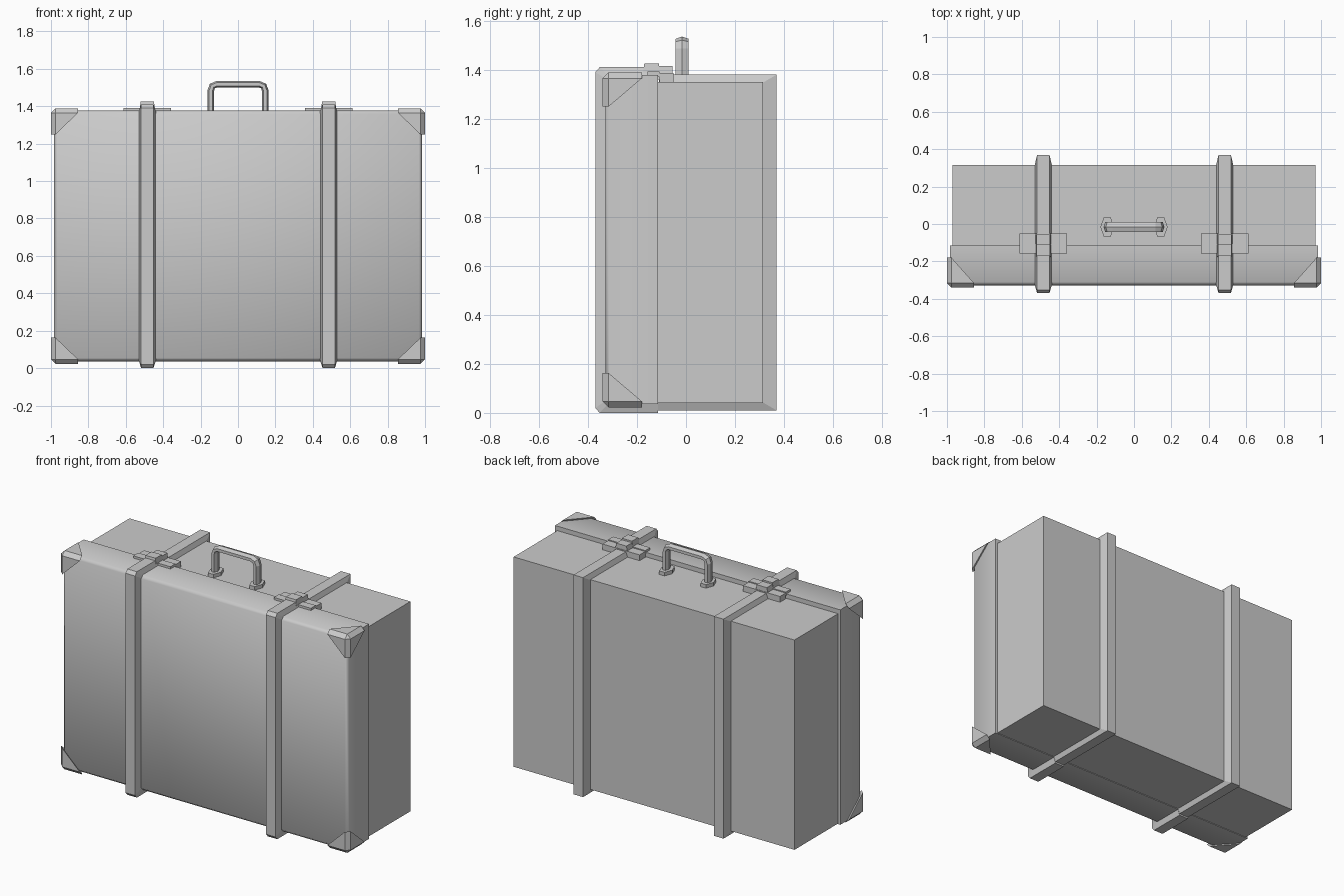
import bpy
import bmesh
import math
from mathutils import Vector

cube = bpy.data.objects.get("Cube")
if cube:
    bpy.data.objects.remove(cube, do_unlink=True)

# One flat colour for the whole case
GREY = (0.6, 0.6, 0.6, 1.0)
mat = bpy.data.materials.new("light grey")
mat.use_nodes = True
mat.diffuse_color = GREY
mat.node_tree.nodes["Principled BSDF"].inputs["Base Color"].default_value = GREY


def finish(bm, name, smooth_angle=None):
    bmesh.ops.recalc_face_normals(bm, faces=bm.faces)
    if smooth_angle is not None:
        for f in bm.faces:
            f.smooth = True
        for e in bm.edges:
            e.smooth = e.calc_face_angle(math.pi) < math.radians(smooth_angle)
    mesh = bpy.data.meshes.new(name)
    bm.to_mesh(mesh)
    bm.free()
    mesh.materials.append(mat)
    obj = bpy.data.objects.new(name, mesh)
    bpy.context.collection.objects.link(obj)
    return obj


def add_box(bm, lo, hi):
    lo, hi = Vector(lo), Vector(hi)
    verts = bmesh.ops.create_cube(bm, size=1)["verts"]
    for v in verts:
        v.co = (lo + hi) / 2 + v.co * (hi - lo)
    return verts


def loft(bm, rings):
    """Skin a list of equal-length closed rings and cap both ends."""
    rows = [[bm.verts.new(p) for p in ring] for ring in rings]
    n = len(rows[0])
    for a, b in zip(rows, rows[1:]):
        for i in range(n):
            j = (i + 1) % n
            bm.faces.new((a[i], a[j], b[j], b[i]))
    bm.faces.new(rows[0])
    bm.faces.new(rows[-1])


# Rear shell
bm = bmesh.new()
add_box(bm, (-0.97, -0.13, 0.04), (0.97, 0.315, 1.35))
finish(bm, "rear_shell")

# Front lid with a softened front rim
bm = bmesh.new()
add_box(bm, (-0.985, -0.328, 0.036), (0.985, -0.115, 1.378))
rim = [e for e in bm.edges if all(v.co.y < -0.3 for v in e.verts)]
bmesh.ops.bevel(bm, geom=rim, offset=0.018, segments=1, affect="EDGES")
finish(bm, "front_lid", 50)

# Straps: (inner y, inner z, outer y, outer z) along each path
LID_PATH = [(-0.115, 0.045, -0.115, 0.0), (-0.31, 0.045, -0.352, 0.0),
            (-0.32, 0.055, -0.37, 0.02), (-0.32, 1.36, -0.37, 1.39),
            (-0.31, 1.37, -0.352, 1.41), (-0.12, 1.37, -0.12, 1.41)]
BODY_PATH = [(-0.12, 0.045, -0.12, 0.01), (0.31, 0.045, 0.37, 0.01),
             (0.31, 1.345, 0.37, 1.38), (-0.11, 1.345, -0.11, 1.38)]


def strap(name, x, path):
    base, crown = 0.047, 0.033
    bm = bmesh.new()
    loft(bm, [[(x - base, iy, iz), (x - crown, oy, oz),
               (x + crown, oy, oz), (x + base, iy, iz)]
              for iy, iz, oy, oz in path])
    finish(bm, name)


for side, x in (("left", 0.485), ("right", -0.485)):
    strap(side + "_lid_strap", x, LID_PATH)
    strap(side + "_body_strap", x, BODY_PATH)
    # Clasp: wide plate under a stepped strap loop
    bm = bmesh.new()
    add_box(bm, (x - 0.128, -0.108, 1.345), (x + 0.128, -0.052, 1.386))
    add_box(bm, (x - 0.128, -0.157, 1.37), (x + 0.128, -0.108, 1.392))
    for y0, y1, top in ((-0.18, -0.11, 1.425), (-0.11, -0.055, 1.415)):
        verts = add_box(bm, (x - 0.045, y0, 1.36), (x + 0.045, y1, top))
        for v in verts:
            if v.co.z > 1.4:
                v.co.x = x + (v.co.x - x) * 0.78
                if v.co.y < -0.17:
                    v.co.y += 0.01
    finish(bm, side + "_clasp")

# Corner guards: a clipped corner piece mirrored to the four front corners
O, E = 0.0, 0.024      # outer surface and edge chamfer
GUARD = [(0.145, O, E), (0.145, E, O), (E, 0.16, O), (O, 0.16, E),
         (E, O, 0.14), (O, E, 0.14), (E, O, E), (E, E, O), (O, E, E)]
for sx, side in ((1, "left"), (-1, "right")):
    for level, cz, sz in (("top", 1.389, -1), ("bottom", 0.023, 1)):
        bm = bmesh.new()
        for dx, dy, dz in GUARD:
            bm.verts.new((sx * (1 - dx), -0.34 + dy, cz + sz * dz))
        bmesh.ops.convex_hull(bm, input=bm.verts)
        bmesh.ops.dissolve_limit(bm, angle_limit=0.01, verts=bm.verts, edges=bm.edges)
        finish(bm, f"{side}_{level}_corner_guard")

# Handle: hexagonal bar swept along an arch
HY = -0.016
half = [(0.145, 1.35), (0.145, 1.485), (0.137, 1.508), (0.115, 1.517)]
path = [Vector((-x, 0, z)) for x, z in half] + [Vector((x, 0, z)) for x, z in reversed(half)]
rings = []
for i, p in enumerate(path):
    t = (path[min(i + 1, len(path) - 1)] - path[max(i - 1, 0)]).normalized()
    out = Vector((-t.z, 0, t.x))
    rings.append([p + out * 0.018 * math.cos(a) + Vector((0, HY + 0.03 * math.sin(a), 0))
                  for a in (k * math.pi / 3 for k in range(6))])
bm = bmesh.new()
loft(bm, rings)
finish(bm, "handle")

# Hexagonal handle feet
for side, x in (("left", 0.143), ("right", -0.143)):
    bm = bmesh.new()
    loft(bm, [[(x + 0.037 * math.cos(a), HY + 0.058 * math.sin(a), z)
               for a in (k * math.pi / 3 for k in range(6))] for z in (1.34, 1.372)])
    finish(bm, side + "_handle_foot")
